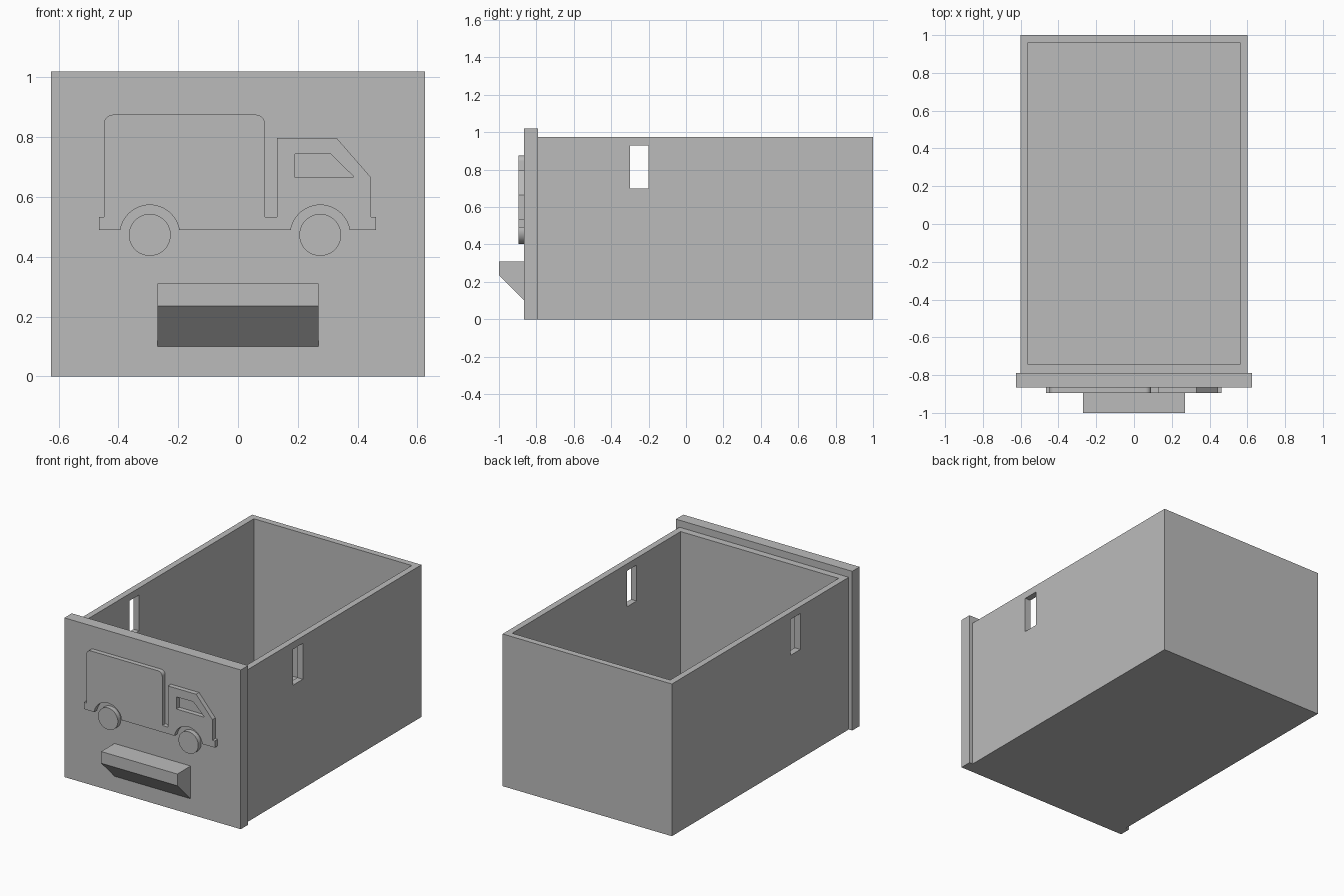
import bpy, bmesh
from math import cos, sin, pi, radians, sqrt, asin

if "Cube" in bpy.data.objects:
    bpy.data.objects.remove(bpy.data.objects["Cube"], do_unlink=True)

grey = bpy.data.materials.new("plain_grey")
grey.use_nodes = True
colour = (0.5, 0.5, 0.5, 1)
grey.diffuse_color = colour
grey.node_tree.nodes["Principled BSDF"].inputs["Base Color"].default_value = colour


def prism(name, points, depth):
    """Extrude a closed 3D outline along a vector."""
    bm = bmesh.new()
    face = bm.faces.new([bm.verts.new(p) for p in points])
    ext = bmesh.ops.extrude_face_region(bm, geom=[face], use_keep_orig=True)
    verts = [v for v in ext["geom"] if isinstance(v, bmesh.types.BMVert)]
    bmesh.ops.translate(bm, vec=depth, verts=verts)
    bmesh.ops.recalc_face_normals(bm, faces=bm.faces)
    mesh = bpy.data.meshes.new(name)
    bm.to_mesh(mesh)
    bm.free()
    mesh.materials.append(grey)
    obj = bpy.data.objects.new(name, mesh)
    bpy.context.collection.objects.link(obj)
    return obj


def box(name, x0, x1, y0, y1, z0, z1):
    base = [(x0, y0, z0), (x1, y0, z0), (x1, y1, z0), (x0, y1, z0)]
    return prism(name, base, (0, 0, z1 - z0))


def relief(name, outline, y0, y1):
    """Raise an x, z outline from the front panel."""
    return prism(name, [(x, y0, z) for x, z in outline], (0, y1 - y0, 0))


def arc(cx, cz, r, start, end, steps):
    return [(cx + r * cos(start + (end - start) * i / steps),
             cz + r * sin(start + (end - start) * i / steps)) for i in range(steps + 1)]


def cut(obj, cutter):
    cutter.hide_render = True
    mod = obj.modifiers.new("cut", "BOOLEAN")
    mod.operation, mod.solver, mod.object = "DIFFERENCE", "EXACT", cutter
    bpy.context.view_layer.objects.active = obj
    bpy.ops.object.modifier_apply(modifier=mod.name)
    bpy.data.objects.remove(cutter, do_unlink=True)


def smooth(obj):
    bpy.ops.object.select_all(action="DESELECT")
    obj.select_set(True)
    bpy.context.view_layer.objects.active = obj
    bpy.ops.object.shade_smooth_by_angle(angle=radians(25))


# Open drawer with a hand slot through both side walls
drawer = box("drawer_box", -0.6, 0.6, -0.79, 1, 0, 0.975)
cut(drawer, box("cavity", -0.56, 0.56, -0.745, 0.96, 0.04, 1.2))
cut(drawer, box("side_slots", -0.8, 0.8, -0.3, -0.2, 0.70, 0.93))

# Front panel and wedge handle
BACK, FRONT = -0.865, -0.895
box("front_panel", -0.625, 0.625, BACK, -0.79, 0, 1.02)
wedge = [(BACK, 0.31), (-1, 0.31), (-1, 0.235), (BACK, 0.10)]
prism("handle", [(-0.27, y, z) for y, z in wedge], (0.54, 0, 0))

# Truck body: cargo box, gap, cab, bumpers and wheel arches
HUB, SILL, ARCH, WHEEL = 0.473, 0.49, 0.1, 0.07
wheels = {"rear": -0.295, "front": 0.275}
lift = asin((SILL - HUB) / ARCH)
outline = [(-0.465, SILL), (-0.465, 0.533), (-0.448, 0.533)]
outline += arc(-0.418, 0.845, 0.03, pi, pi / 2, 8)
outline += arc(0.06, 0.845, 0.03, pi / 2, 0, 8)
outline += [(0.09, 0.533), (0.13, 0.533), (0.13, 0.797), (0.33, 0.797),
            (0.445, 0.665), (0.445, 0.533), (0.462, 0.533), (0.462, SILL)]
for x in (wheels["front"], wheels["rear"]):
    outline += arc(x, HUB, ARCH, lift, pi - lift, 32)
truck = relief("truck_body", outline, FRONT, BACK)
window = [(0.19, 0.665), (0.19, 0.743), (0.31, 0.743), (0.385, 0.67), (0.385, 0.665)]
cut(truck, relief("cab_window", window, FRONT - 0.1, BACK + 0.1))
smooth(truck)

# Truck wheels
for place, x in wheels.items():
    smooth(relief(place + "_wheel", arc(x, HUB, WHEEL, 0, 2 * pi, 48)[:-1], FRONT, BACK))
